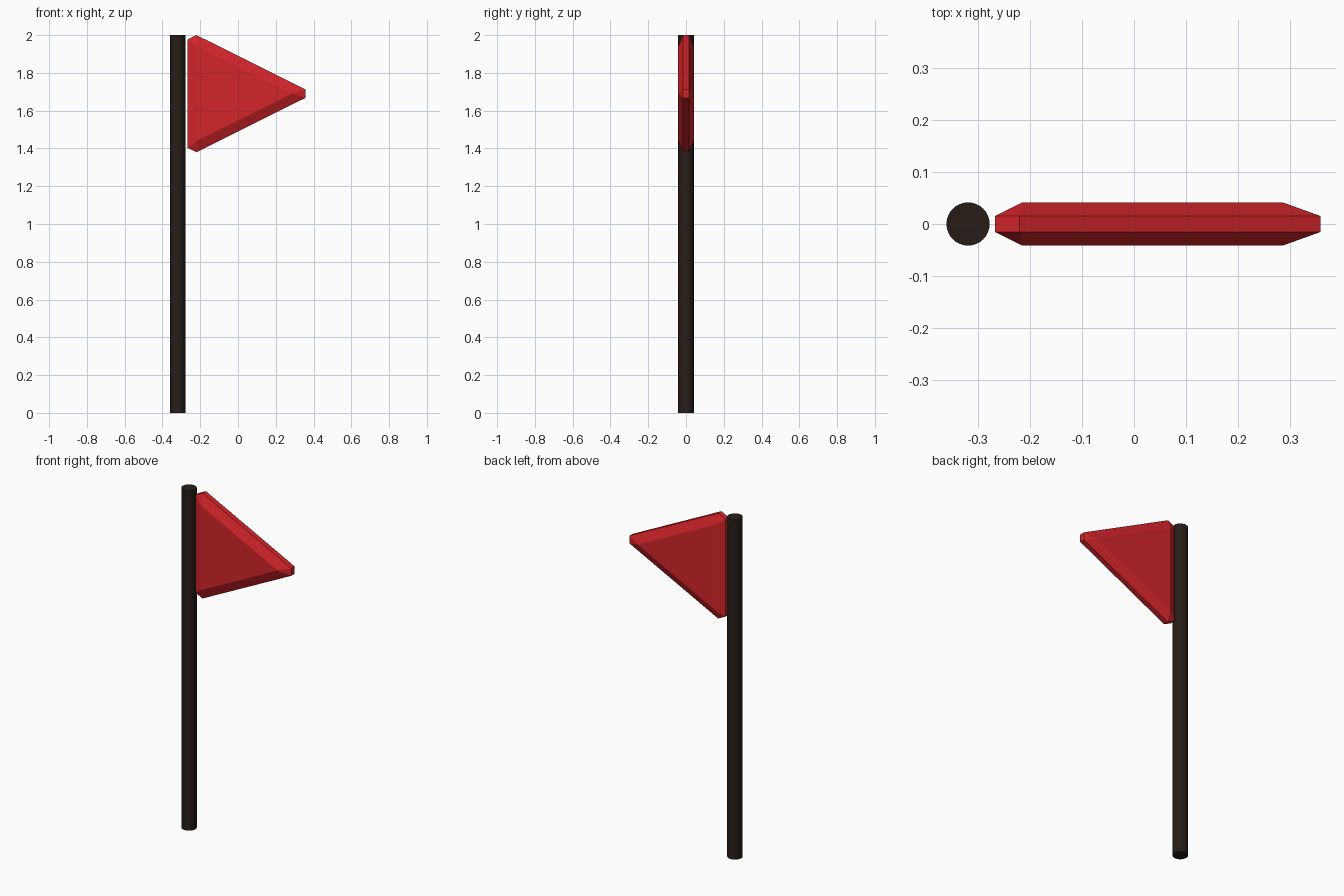
import bpy, bmesh

if "Cube" in bpy.data.objects:
    bpy.data.objects.remove(bpy.data.objects["Cube"])


def material(name, color):
    m = bpy.data.materials.new(name)
    m.diffuse_color = color
    m.use_nodes = True
    m.node_tree.nodes["Principled BSDF"].inputs["Base Color"].default_value = m.diffuse_color
    return m


# Pole: plain cylinder
bpy.ops.mesh.primitive_cylinder_add(vertices=32, radius=0.0415, depth=2, location=(-0.319, 0, 1))
pole = bpy.context.object
pole.name = "pole"
pole.data.materials.append(material("dark_wood", (0.02, 0.012, 0.008, 1)))
bpy.ops.object.shade_smooth_by_angle()

# Pennant: chamfered triangular slab, profiles in x and z about its mid height
rim = [(-0.267, -0.287), (-0.22, -0.31), (0.358, -0.022),
       (0.358, 0.022), (-0.22, 0.31), (-0.267, 0.287)]
face = [(-0.215, -0.25), (0.286, 0), (-0.215, 0.25)]
bm = bmesh.new()
for profile, half in ((rim, 0.0155), (face, 0.0415)):
    for x, z in profile:
        for y in (-half, half):
            bm.verts.new((x, y, z))
bmesh.ops.convex_hull(bm, input=bm.verts[:])
bmesh.ops.dissolve_limit(bm, angle_limit=0.02, verts=bm.verts[:], edges=bm.edges[:])
bmesh.ops.recalc_face_normals(bm, faces=bm.faces[:])
mesh = bpy.data.meshes.new("pennant")
bm.to_mesh(mesh)
bm.free()
pennant = bpy.data.objects.new("pennant", mesh)
pennant.location.z = 1.69
bpy.context.collection.objects.link(pennant)
mesh.materials.append(material("red_cloth", (0.65, 0.018, 0.022, 1)))
